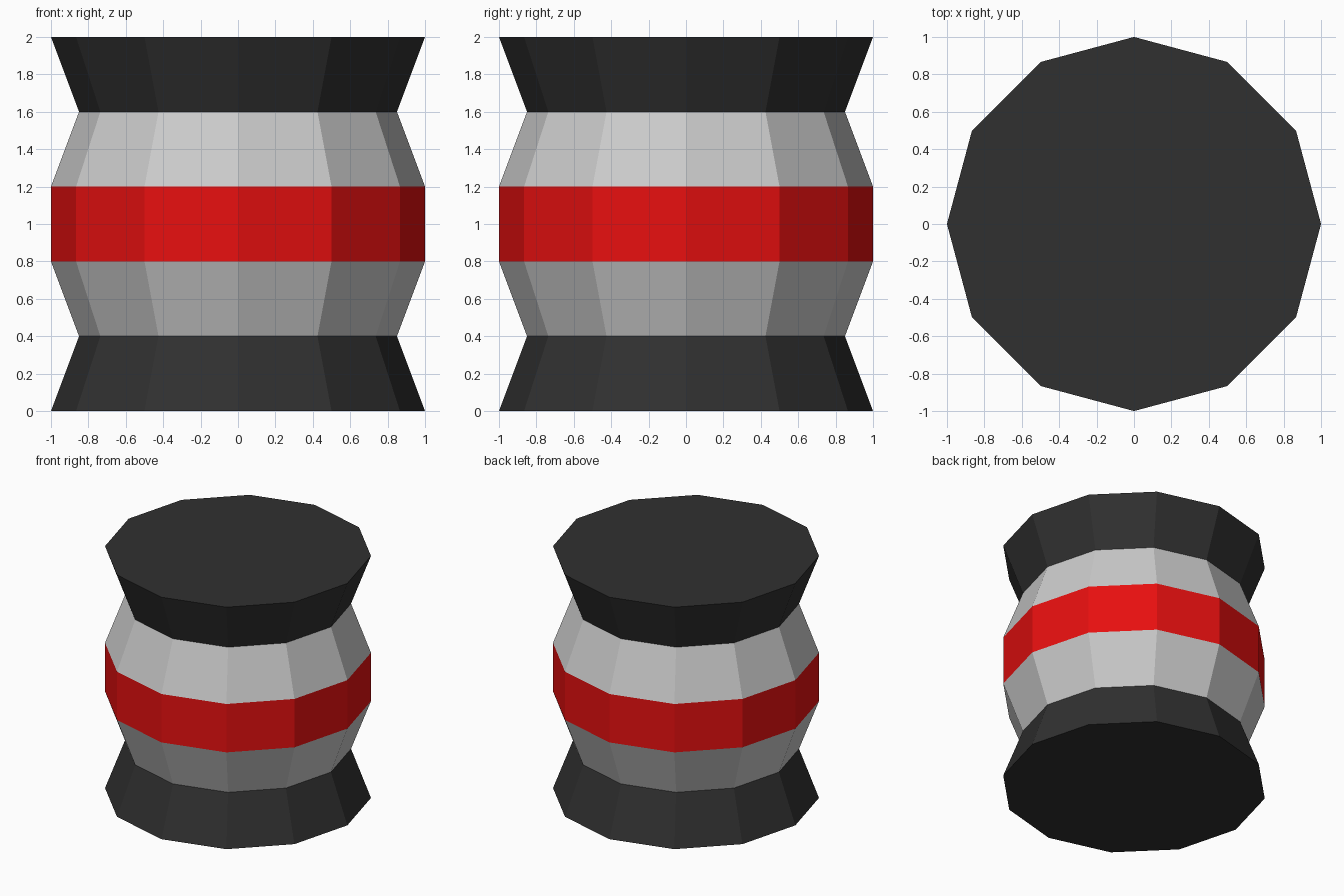
import bpy
import bmesh
from math import cos, sin, tau

if "Cube" in bpy.data.objects:
    bpy.data.objects.remove(bpy.data.objects["Cube"])

SIDES = 12
# Ring profile from bottom to top: (radius, height)
PROFILE = [(1, 0), (0.85, 0.4), (1, 0.8), (1, 1.2), (0.85, 1.6), (1, 2)]
# Material slot of each band: 0 black, 1 grey, 2 red
BANDS = [0, 1, 2, 1, 0]


def material(name, colour):
    mat = bpy.data.materials.new(name)
    mat.diffuse_color = (*colour, 1)
    mat.use_nodes = True
    mat.node_tree.nodes["Principled BSDF"].inputs["Base Color"].default_value = mat.diffuse_color
    return mat


# Banded barrel: one closed, flat-shaded shell with a ring of faces per band
bm = bmesh.new()
rings = [[bm.verts.new((r * cos(tau * i / SIDES), r * sin(tau * i / SIDES), z))
          for i in range(SIDES)] for r, z in PROFILE]
for lower, upper, slot in zip(rings, rings[1:], BANDS):
    for i in range(SIDES):
        j = (i + 1) % SIDES
        face = bm.faces.new((lower[i], lower[j], upper[j], upper[i]))
        face.material_index = slot

# Bottom and top caps, both black
bm.faces.new(rings[0][::-1])
bm.faces.new(rings[-1])

mesh = bpy.data.meshes.new("banded_barrel")
bm.to_mesh(mesh)
bm.free()
for name, colour in (("black", (0.03, 0.03, 0.03)),
                     ("light_grey", (0.8, 0.8, 0.8)),
                     ("red", (0.8, 0.005, 0.005))):
    mesh.materials.append(material(name, colour))
barrel = bpy.data.objects.new("banded_barrel", mesh)
bpy.context.collection.objects.link(barrel)
